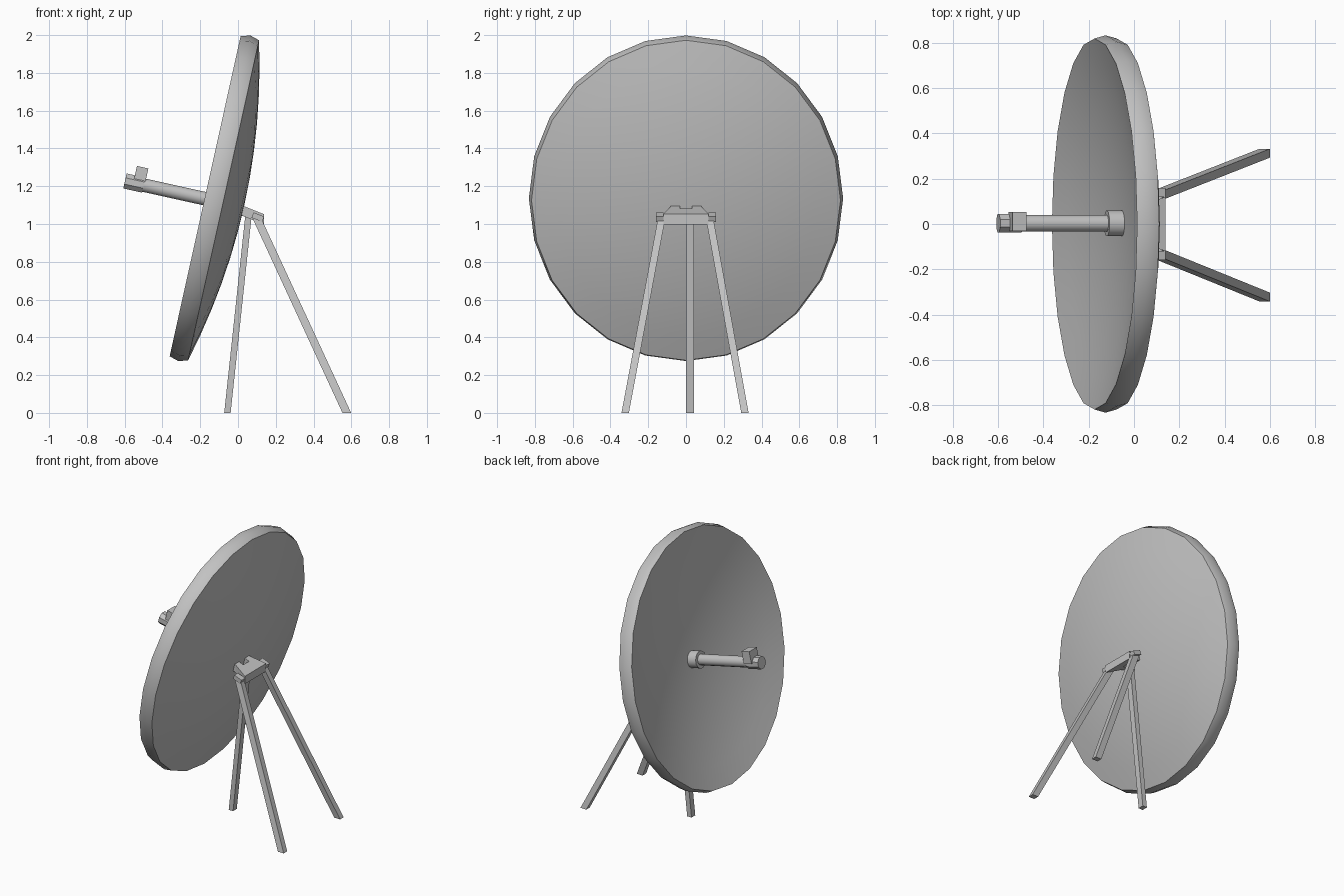
import bpy, bmesh, math
from mathutils import Matrix, Vector

cube = bpy.data.objects.get("Cube")
if cube:
    bpy.data.objects.remove(cube, do_unlink=True)

grey = bpy.data.materials.new("plain_grey")
colour = (0.54, 0.54, 0.54, 1)
grey.diffuse_color = colour
grey.use_nodes = True
bsdf = next(n for n in grey.node_tree.nodes if n.type == "BSDF_PRINCIPLED")
bsdf.inputs["Base Color"].default_value = colour

# Dish frame: local z is the aiming axis, local x runs up the dish face
aim = Matrix.Translation((-0.174, 0, 1.147)) @ Matrix.Rotation(math.radians(-77.5), 4, "Y")


def finish(name, bm, matrix=None, smooth=False):
    if matrix:
        bm.transform(matrix)
    bmesh.ops.recalc_face_normals(bm, faces=bm.faces)
    mesh = bpy.data.meshes.new(name)
    bm.to_mesh(mesh)
    bm.free()
    mesh.materials.append(grey)
    ob = bpy.data.objects.new(name, mesh)
    bpy.context.collection.objects.link(ob)
    if smooth:
        bpy.ops.object.select_all(action="DESELECT")
        ob.select_set(True)
        bpy.context.view_layer.objects.active = ob
        bpy.ops.object.shade_smooth_by_angle(angle=math.radians(35))


def cylinder(name, radius, z0, z1, sides, smooth=True):
    bm = bmesh.new()
    bmesh.ops.create_cone(bm, cap_ends=True, segments=sides, radius1=radius,
                          radius2=radius, depth=z1 - z0)
    place = Matrix.Translation((-0.013, 0.003, (z0 + z1) / 2))
    finish(name, bm, aim @ place @ Matrix.Rotation(math.pi / sides, 4, "Z"), smooth)


def box(name, size, matrix):
    bm = bmesh.new()
    bmesh.ops.create_cube(bm, size=1)
    bm.transform(Matrix.Diagonal((*size, 1)))
    finish(name, bm, matrix)


def leg(name, foot, top, wide, deep):
    # Slanted bar with level ends
    bm = bmesh.new()
    bmesh.ops.create_cube(bm, size=1)
    for v in bm.verts:
        end = Vector(top if v.co.z > 0 else foot)
        v.co = end + Vector((v.co.x * wide, v.co.y * deep, 0))
    finish(name, bm)


# Shallow bowl with a slightly bulging rim, turned from a profile
wall, steps = 0.1, 6
radii = [i / steps for i in range(steps + 1)]
inside = [(r, 0.127 * (r * r - 1)) for r in radii]
outside = [(r, -wall + 0.113 * (r * r - 1)) for r in reversed(radii)]
profile = inside + [(1.017, -wall / 2)] + outside
bm = bmesh.new()
verts = [bm.verts.new((r, 0, z)) for r, z in profile]
edges = [bm.edges.new(pair) for pair in zip(verts, verts[1:])]
bmesh.ops.spin(bm, geom=verts + edges, axis=(0, 0, 1), cent=(0, 0, 0),
               steps=24, angle=math.tau, use_duplicate=False)
bmesh.ops.remove_doubles(bm, verts=bm.verts, dist=0.0001)
bm.transform(Matrix.Diagonal((0.868, 0.818, 1, 1)))
finish("dish", bm, aim, True)

# Receiver boom
cylinder("boom_collar", 0.058, -0.13, -0.058, 16)
cylinder("boom", 0.037, -0.13, 0.36, 12)
cylinder("receiver_tip", 0.044, 0.33, 0.432, 8, False)
box("receiver_box", (0.085, 0.085, 0.062), aim @ Matrix.Translation((0.036, 0.011, 0.356)))

# Mount head: sloping notched plate with a level-cut back face
half = [(0.138, 0.12), (0.04, 0.082), (0.02, 0.082), (0.02, 0.032), (0.065, 0.032)]
outline = half + [(x, -y) for x, y in reversed(half)]
bm = bmesh.new()
face = bm.faces.new([bm.verts.new((x, y, 1.052 + (0.138 - x) * 0.4)) for x, y in outline])
lower = bmesh.ops.extrude_face_region(bm, geom=[face])["geom"]
for v in lower:
    if isinstance(v, bmesh.types.BMVert):
        v.co.z -= 0.055
finish("mount_head", bm)

# Tripod
leg("front_leg", (-0.056, 0.021, 0), (0.055, 0.021, 1.04), 0.034, 0.042)
for side, label in ((1, "left"), (-1, "right")):
    leg("rear_leg_" + label, (0.576, side * 0.317 - 0.005, 0),
        (0.1, side * 0.127 - 0.002, 1.03), 0.046, 0.039)
    box("pivot_" + label, (0.06, 0.04, 0.03),
        Matrix.Translation((0.105, side * 0.139, 1.036)) @ Matrix.Rotation(math.radians(22), 4, "Y"))
